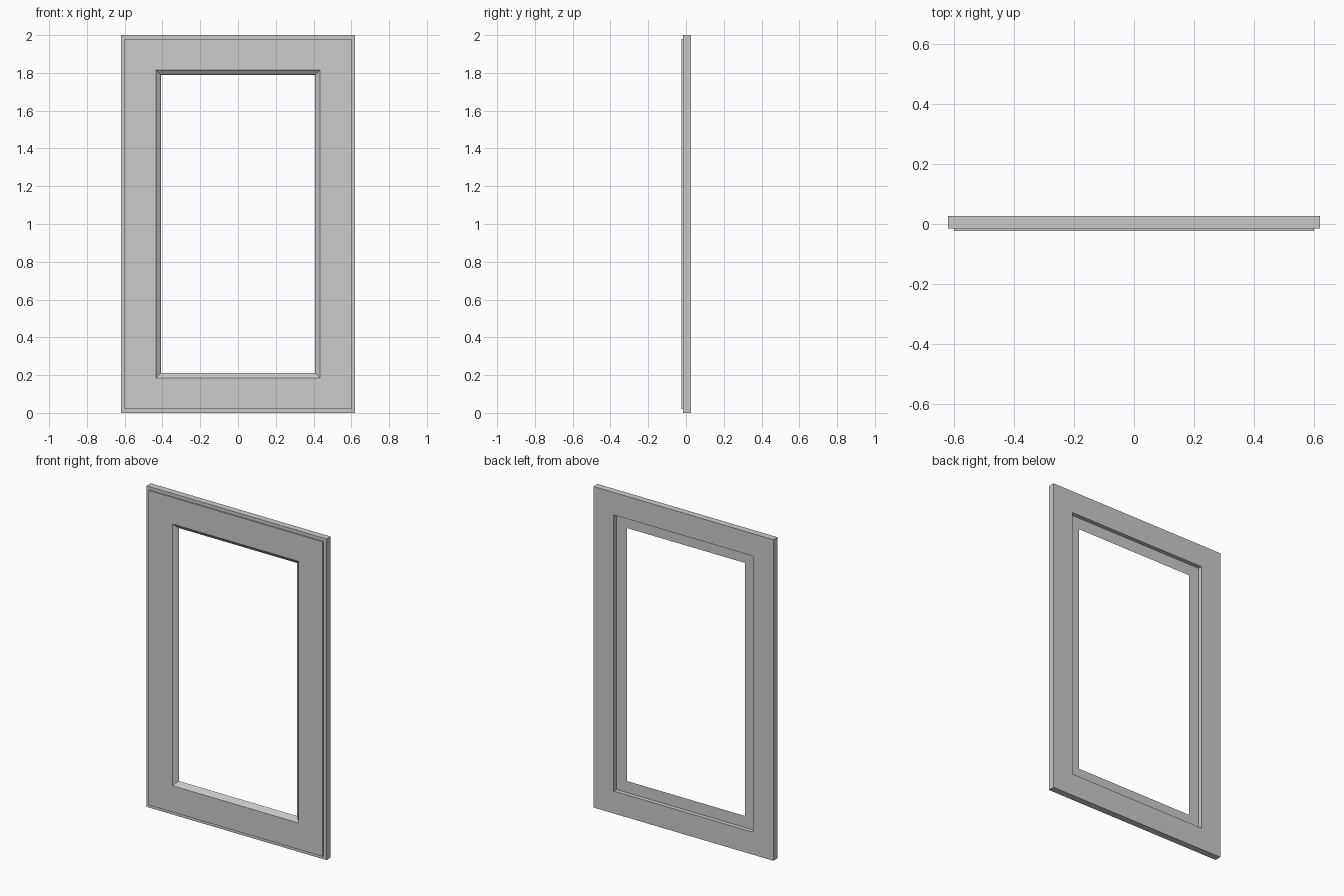
import bpy
import bmesh

# Remove the default cube
cube = bpy.data.objects.get("Cube")
if cube:
    bpy.data.objects.remove(cube, do_unlink=True)

# Flat grey material
grey = bpy.data.materials.new("plain_grey")
grey.use_nodes = True
colour = (0.6, 0.6, 0.6, 1)
grey.diffuse_color = colour
grey.node_tree.nodes["Principled BSDF"].inputs["Base Color"].default_value = colour

HALF_W, HALF_H = 0.62, 1.0

# Moulding section: (inset from the outer edge, y), from outer back round to the rear rebate
PROFILE = [
    (0, 0.026), (0, -0.015),             # outer edge
    (0.02, -0.015), (0.02, -0.024),      # stepped front lip
    (0.185, -0.024), (0.19, -0.019),     # front face and eased edge
    (0.207, -0.006), (0.212, 0.0),       # sloped sight edge
    (0.14, 0.0), (0.14, 0.026),          # rear rebate
]


def mitred_frame(name, profile):
    """Sweep a section round a rectangle with mitred corners."""
    bm = bmesh.new()
    corners = [(-1, -1), (1, -1), (1, 1), (-1, 1)]
    rings = [[bm.verts.new((sx * (HALF_W - d), y, HALF_H + sz * (HALF_H - d)))
              for sx, sz in corners] for d, y in profile]
    for ring, nxt in zip(rings, rings[1:] + rings[:1]):
        for i in range(4):
            j = (i + 1) % 4
            bm.faces.new((ring[i], ring[j], nxt[j], nxt[i]))
    bmesh.ops.recalc_face_normals(bm, faces=bm.faces)
    mesh = bpy.data.meshes.new(name)
    bm.to_mesh(mesh)
    bm.free()
    mesh.materials.append(grey)
    obj = bpy.data.objects.new(name, mesh)
    bpy.context.collection.objects.link(obj)
    return obj


mitred_frame("door_frame", PROFILE)
